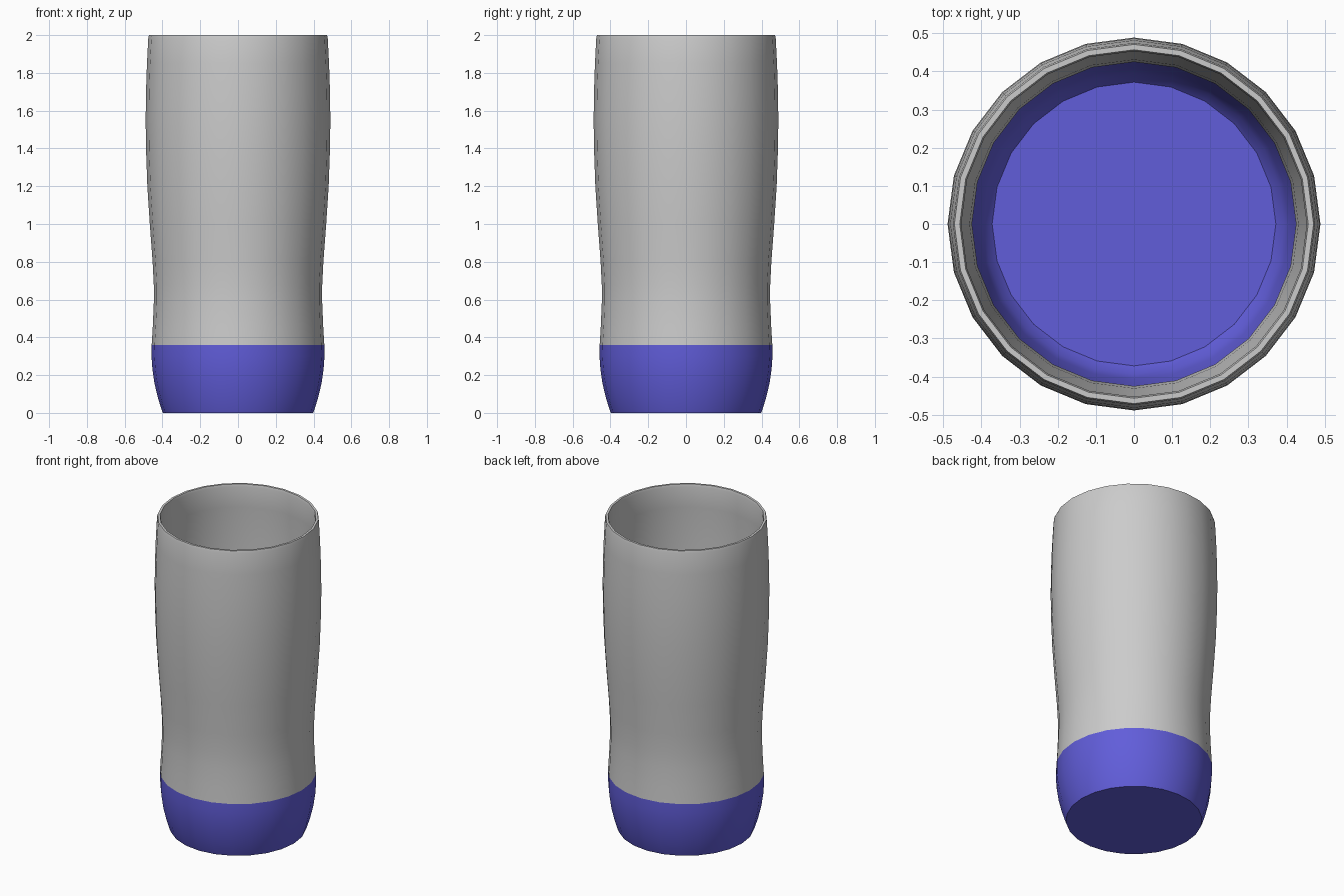
import bpy, bmesh, math

if "Cube" in bpy.data.objects:
    bpy.data.objects.remove(bpy.data.objects["Cube"])

SIDES = 24


def lathe(name, profiles, color=None):
    """Revolve (radius, z) profiles; a profile starting at radius 0 gets a flat disc."""
    bm = bmesh.new()
    for profile in profiles:
        prev = None
        for r, z in profile:
            if r == 0:
                continue
            ring = [bm.verts.new((r * math.cos(2 * math.pi * i / SIDES),
                                  r * math.sin(2 * math.pi * i / SIDES), z))
                    for i in range(SIDES)]
            if prev is None:
                if profile[0][0] == 0:
                    bm.faces.new(ring[::-1])
            else:
                for i in range(SIDES):
                    j = (i + 1) % SIDES
                    bm.faces.new((prev[i], prev[j], ring[j], ring[i]))
            prev = ring
    # inner surfaces are the second profile: turn them to face inward
        if profile is not profiles[0]:
            bm.faces.ensure_lookup_table()
            bmesh.ops.reverse_faces(bm, faces=bm.faces[first:])
        first = len(bm.faces)
    mesh = bpy.data.meshes.new(name)
    bm.to_mesh(mesh)
    bm.free()
    obj = bpy.data.objects.new(name, mesh)
    bpy.context.collection.objects.link(obj)
    if color:
        mat = bpy.data.materials.new(name + "_colour")
        mat.diffuse_color = color
        mat.use_nodes = True
        mat.node_tree.nodes["Principled BSDF"].inputs["Base Color"].default_value = mat.diffuse_color
        mesh.materials.append(mat)
    bpy.ops.object.select_all(action='DESELECT')
    obj.select_set(True)
    bpy.context.view_layer.objects.active = obj
    bpy.ops.object.shade_smooth_by_angle(angle=math.radians(35))
    return obj


# Coloured base: outer bowl with flat underside, inner bowl with flat floor
lathe("cup_base", [
    [(0, 0), (0.398, 0), (0.404, 0.015), (0.424, 0.08), (0.442, 0.155),
     (0.453, 0.23), (0.458, 0.30), (0.457, 0.36)],
    [(0, 0.02), (0.372, 0.02), (0.394, 0.045), (0.407, 0.09), (0.423, 0.16),
     (0.433, 0.23), (0.438, 0.30), (0.437, 0.36)],
], (0.12, 0.11, 0.70, 1))

# Grey body: one wall running up the outside, over the rim and down the inside
outer = [(0.457, 0.36), (0.451, 0.46), (0.446, 0.58), (0.446, 0.68), (0.452, 0.80),
         (0.467, 1.0), (0.480, 1.2), (0.487, 1.4), (0.489, 1.55), (0.487, 1.7),
         (0.482, 1.85), (0.475, 1.985)]
rim = [(0.471, 2.0), (0.457, 2.0), (0.453, 1.985)]
inner = [(r - 0.021, z) for r, z in reversed(outer[:-1])]
inner[-1] = (0.437, 0.36)
lathe("cup_body", [outer + rim + inner])
